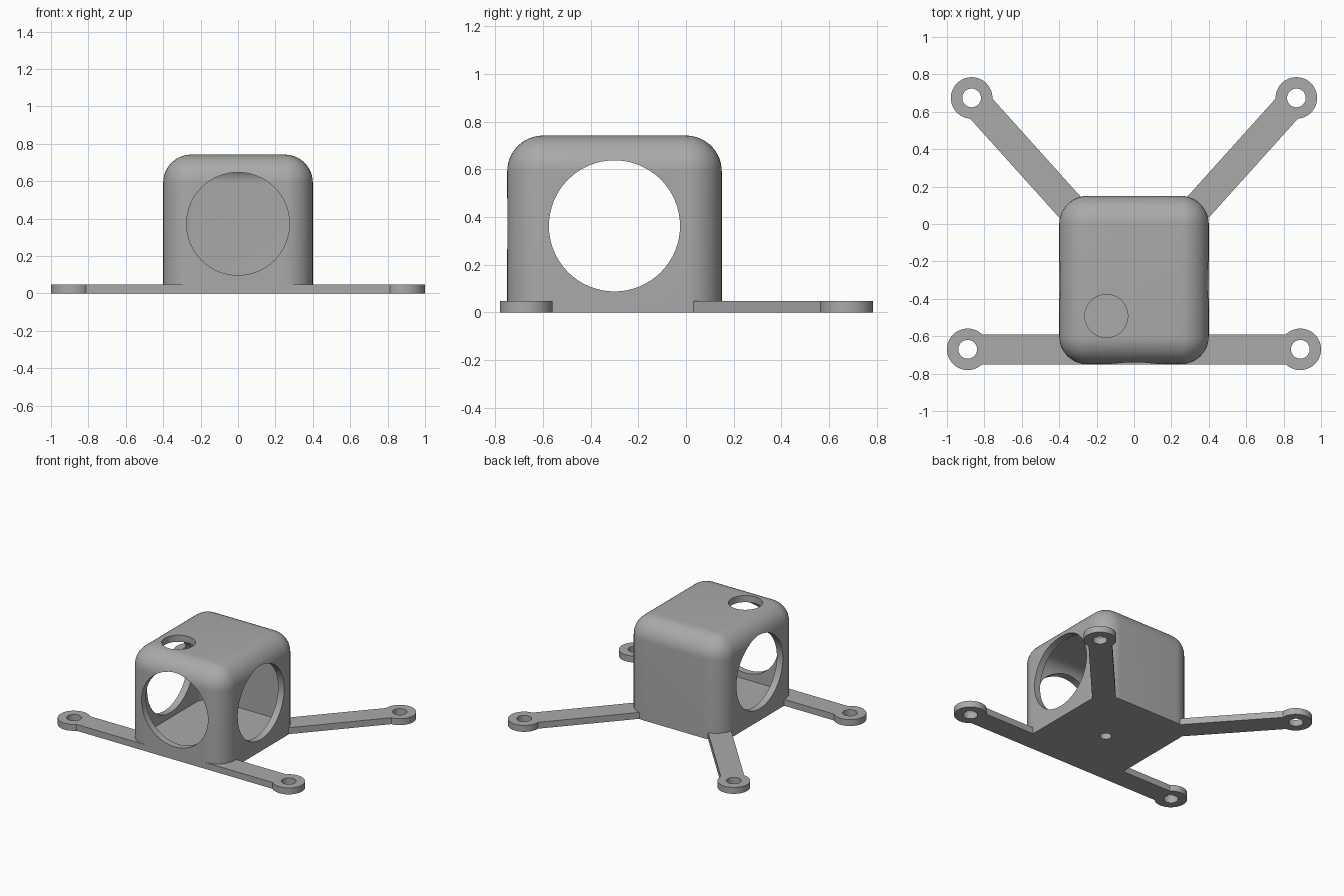
import bpy, bmesh, math
from mathutils import Matrix, Vector

cube = bpy.data.objects.get("Cube")
if cube:
    bpy.data.objects.remove(cube, do_unlink=True)

grey = bpy.data.materials.new("plain grey")
grey.use_nodes = True
COLOUR = (0.4, 0.4, 0.4, 1)
grey.diffuse_color = COLOUR
grey.node_tree.nodes["Principled BSDF"].inputs["Base Color"].default_value = COLOUR

THICK = 0.048      # arm and wall thickness
WALL = 0.05
HALF_X, Y0, Y1, HEIGHT = 0.4, -0.75, 0.15, 0.742
MID_Y = (Y0 + Y1) / 2


def finish(name, bm):
    mesh = bpy.data.meshes.new(name)
    bmesh.ops.recalc_face_normals(bm, faces=bm.faces)
    bm.to_mesh(mesh)
    bm.free()
    mesh.materials.append(grey)
    obj = bpy.data.objects.new(name, mesh)
    bpy.context.collection.objects.link(obj)
    return obj


def box(name, low, high, radius=0):
    """Box with optional rounding of every edge except those at the bottom."""
    low, high = Vector(low), Vector(high)
    bm = bmesh.new()
    bmesh.ops.create_cube(bm, size=1)
    bmesh.ops.scale(bm, vec=high - low, verts=bm.verts)
    bmesh.ops.translate(bm, vec=(low + high) / 2, verts=bm.verts)
    if radius:
        edges = [e for e in bm.edges if max(v.co.z for v in e.verts) > high.z - 0.01]
        bmesh.ops.bevel(bm, geom=edges, offset=radius, segments=12,
                        profile=0.5, affect='EDGES', clamp_overlap=False)
    return finish(name, bm)


def cylinder(name, centre, radius, depth, axis='Z'):
    turn = {'X': Matrix.Rotation(math.pi / 2, 4, 'Y'),
            'Y': Matrix.Rotation(math.pi / 2, 4, 'X'), 'Z': Matrix()}[axis]
    bm = bmesh.new()
    bmesh.ops.create_cone(bm, cap_ends=True, segments=64, radius1=radius,
                          radius2=radius, depth=depth,
                          matrix=Matrix.Translation(centre) @ turn)
    return finish(name, bm)


def combine(target, tool, operation):
    """Apply a boolean and remove the tool object."""
    mod = target.modifiers.new("cut", 'BOOLEAN')
    mod.operation, mod.solver, mod.object = operation, 'EXACT', tool
    tool.hide_render = True
    bpy.context.view_layer.objects.active = target
    bpy.ops.object.modifier_apply(modifier=mod.name)
    bpy.data.objects.remove(tool, do_unlink=True)


def arm(start, end, width=0.16):
    """Flat bar running from inside the housing to a mounting ring."""
    start, end = Vector(start), Vector(end)
    run = end - start
    bar = box("arm", (0, -width / 2, 0), (run.length, width / 2, THICK))
    bar.data.transform(Matrix.Translation((*start, 0))
                       @ Matrix.Rotation(math.atan2(run.y, run.x), 4, 'Z'))
    return bar


# Hollow rounded housing
housing = box("camera_housing", (-HALF_X, Y0, 0), (HALF_X, Y1, HEIGHT), 0.15)
cavity = box("cavity", (WALL - HALF_X, Y0 + WALL, WALL),
             (HALF_X - WALL, Y1 - WALL, HEIGHT - WALL), 0.1)
combine(housing, cavity, 'DIFFERENCE')

# Round openings: front, both sides, top and floor
openings = [((0, Y0, 0.372), 0.275, 0.4, 'Y'),
            ((0, MID_Y, 0.363), 0.275, 1.2, 'X'),
            ((-0.148, -0.492, HEIGHT), 0.115, 0.3, 'Z'),
            ((0, MID_Y, 0), 0.04, 0.3, 'Z')]
for centre, radius, depth, axis in openings:
    combine(housing, cylinder("opening", centre, radius, depth, axis), 'DIFFERENCE')

# Four arms ending in drilled mounting rings
for side in (-1, 1):
    for start, hole in (((0.25, -0.67), (0.889, -0.67)),
                        ((0.32, 0.065), (0.868, 0.674))):
        start, hole = (side * start[0], start[1]), (side * hole[0], hole[1])
        combine(housing, arm(start, hole), 'UNION')
        combine(housing, cylinder("ring", (*hole, THICK / 2), 0.111, THICK), 'UNION')
        combine(housing, cylinder("bore", (*hole, 0), 0.05, 0.3), 'DIFFERENCE')

# Smooth curves, crisp edges
bpy.ops.object.select_all(action='DESELECT')
housing.select_set(True)
bpy.context.view_layer.objects.active = housing
bpy.ops.object.shade_smooth_by_angle(angle=math.radians(30))
